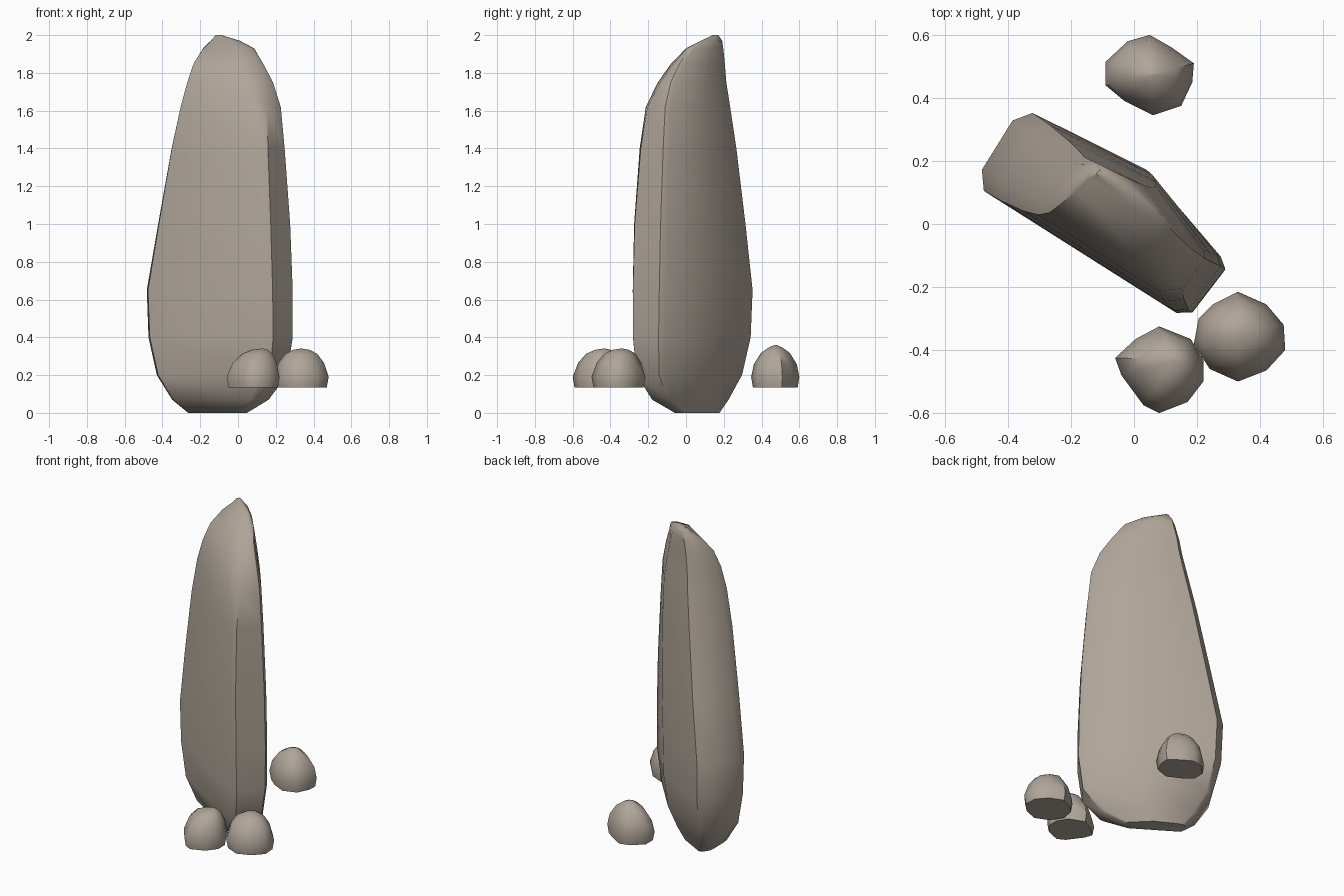
import bpy, bmesh, math
from mathutils import Vector

if "Cube" in bpy.data.objects:
    bpy.data.objects.remove(bpy.data.objects["Cube"])

stone = bpy.data.materials.new("warm_grey_stone")
stone.diffuse_color = (0.43, 0.375, 0.32, 1)
stone.use_nodes = True
stone.node_tree.nodes["Principled BSDF"].inputs["Base Color"].default_value = stone.diffuse_color


def loft(name, rings, angle):
    """Skin a stack of equal-length point rings and cap both ends."""
    bm = bmesh.new()
    vr = [[bm.verts.new(p) for p in ring] for ring in rings]
    n = len(vr[0])
    for a, b in zip(vr, vr[1:]):
        for i in range(n):
            j = (i + 1) % n
            bm.faces.new((a[i], a[j], b[j], b[i]))
    bm.faces.new(vr[0])
    bm.faces.new(vr[-1])
    bmesh.ops.recalc_face_normals(bm, faces=bm.faces)
    me = bpy.data.meshes.new(name)
    bm.to_mesh(me)
    bm.free()
    me.materials.append(stone)
    ob = bpy.data.objects.new(name, me)
    bpy.context.collection.objects.link(ob)
    bpy.ops.object.select_all(action='DESELECT')
    ob.select_set(True)
    bpy.context.view_layer.objects.active = ob
    bpy.ops.object.shade_smooth_by_angle(angle=math.radians(angle))
    return ob


# Standing stone: slab section, turned so its broad face looks front-left
section = [(-.9, -.97), (-1, -.65), (-1, .45), (-.9, .77), (.08, 1),
           (.92, .35), (1, .2)]
along, across = Vector((.85, -.53, 0)), Vector((.53, .85, 0))
# height, left end, right end, front face, back face, front right bevel
levels = [(0, -.29, .05, -.05, .05, 0), (.07, -.36, .19, -.115, .08, 0),
          (.2, -.44, .295, -.155, .13, 0), (.4, -.49, .322, -.165, .16, 0),
          (.65, -.5, .32, -.168, .167, 0), (1.0, -.43, .305, -.165, .163, 0),
          (1.4, -.35, .273, -.155, .15, .1), (1.62, -.3, .25, -.14, .137, .25),
          (1.75, -.27, .2, -.115, .125, .6), (1.85, -.25, .13, -.075, .12, .8),
          (1.93, -.225, .06, -.01, .115, .8), (1.97, -.205, -.04, .045, .11, .6),
          (2.0, -.185, -.155, .07, .09, 0)]
rings = []
for z, l, r, f, b, c in levels:
    corner = [(.96, -.84 + .75 * c), (.86 - .5 * c, -1)]
    rings.append([along * ((l + r) / 2 + u * (r - l) / 2)
                  + across * ((f + b) / 2 + v * (b - f) / 2)
                  + Vector((0, 0, z)) for u, v in section + corner])
loft("standing_stone", rings, 42)

# Small flat-bottomed boulders: outline drawn in towards a peak
BASE, BELLY = .135, .19
ROUND = [(.17, .5), (.42, .82), (.7, .96), (.95, 1)]
POINTED = [(.11, .4), (.4, .75), (.72, .92), (.97, 1)]


def boulder(name, outline, peak, dome):
    px, py, pz = peak
    cx = sum(p[0] for p in outline) / len(outline)
    cy = sum(p[1] for p in outline) / len(outline)
    stack = []
    for t, h in [(.07, None), (0, 0)] + dome:
        tx, ty = (cx, cy) if h is None else (px, py)
        z = BASE if h is None else BELLY + h * (pz - BELLY)
        stack.append([Vector((x + (tx - x) * t, y + (ty - y) * t, z))
                      for x, y in outline])
    loft(name, stack, 48)


boulder("front_right_boulder",
        [(.205, -.3), (.25, -.255), (.33, -.215), (.42, -.255), (.475, -.32),
         (.48, -.4), (.42, -.465), (.33, -.5), (.24, -.46), (.19, -.38)],
        (.335, -.34, .34), ROUND)
boulder("front_boulder",
        [(-.06, -.425), (.005, -.365), (.08, -.325), (.18, -.365), (.22, -.43),
         (.22, -.5), (.17, -.565), (.08, -.6), (.03, -.575), (-.04, -.48)],
        (.13, -.43, .34), ROUND)
boulder("back_boulder",
        [(-.09, .515), (-.02, .58), (.05, .6), (.12, .56), (.19, .51),
         (.185, .45), (.15, .375), (.06, .345), (-.03, .39), (-.09, .44)],
        (.06, .475, .36), POINTED)
